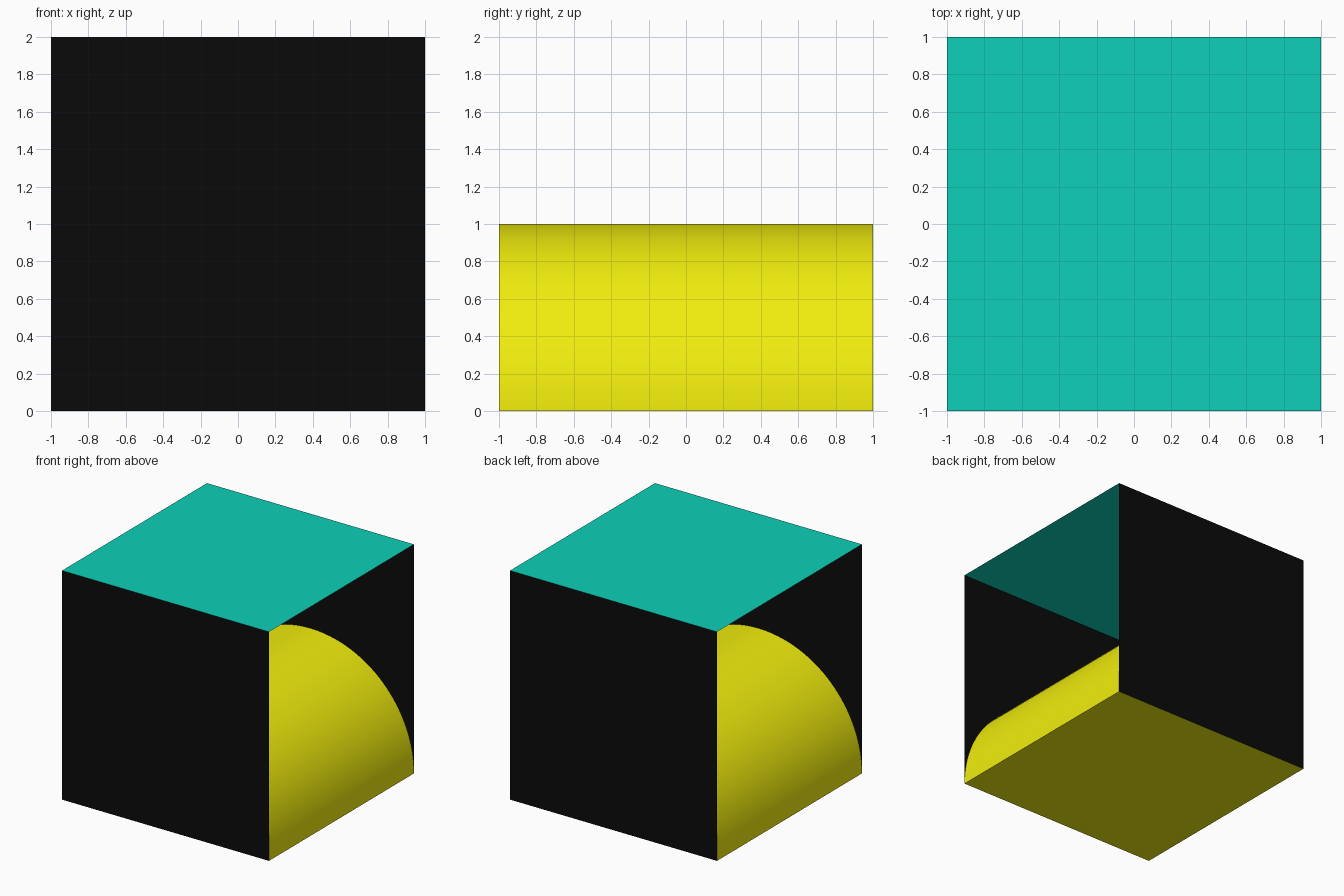
import bpy, bmesh, math

if "Cube" in bpy.data.objects:
    bpy.data.objects.remove(bpy.data.objects["Cube"])


def material(name, rgb):
    m = bpy.data.materials.new(name)
    m.diffuse_color = (*rgb, 1)
    m.use_nodes = True
    m.node_tree.nodes["Principled BSDF"].inputs["Base Color"].default_value = m.diffuse_color
    return m


black = material("black", (0.003, 0.003, 0.003))
teal = material("teal", (0.004, 0.63, 0.48))
yellow = material("yellow", (0.88, 0.85, 0.004))


def panel(name, location, rotation, mat):
    """Thin 2 x 2 sheet facing its local +z."""
    bpy.ops.mesh.primitive_plane_add(size=2, location=location, rotation=rotation)
    ob = bpy.context.object
    ob.name = name
    ob.data.materials.append(mat)
    return ob


# Walls and roof, open on the left and right sides
panel("front_wall", (0, -1, 1), (math.pi / 2, 0, 0), black)
panel("back_wall", (0, 1, 1), (-math.pi / 2, 0, 0), black)
panel("roof", (0, 0, 2), (0, 0, 0), teal)

# Half-round vault running front to back, closed by a flat floor
SEGMENTS = 64
bm = bmesh.new()
arc = []
for i in range(SEGMENTS + 1):
    a = math.pi * i / SEGMENTS
    arc.append([bm.verts.new((math.cos(a), y, math.sin(a))) for y in (-1, 1)])
for (a0, a1), (b0, b1) in zip(arc, arc[1:]):
    bm.faces.new((a0, a1, b1, b0))
bm.faces.new((arc[-1][0], arc[-1][1], arc[0][1], arc[0][0]))
bmesh.ops.recalc_face_normals(bm, faces=bm.faces)
# Make sure the floor faces down and the vault faces out
bm.faces.ensure_lookup_table()
if bm.faces[-1].normal.z > 0:
    bmesh.ops.reverse_faces(bm, faces=bm.faces)
mesh = bpy.data.meshes.new("vault")
bm.to_mesh(mesh)
bm.free()
vault = bpy.data.objects.new("vault", mesh)
bpy.context.collection.objects.link(vault)
mesh.materials.append(yellow)
bpy.ops.object.select_all(action='DESELECT')
vault.select_set(True)
bpy.context.view_layer.objects.active = vault
bpy.ops.object.shade_smooth_by_angle(angle=math.radians(30))
